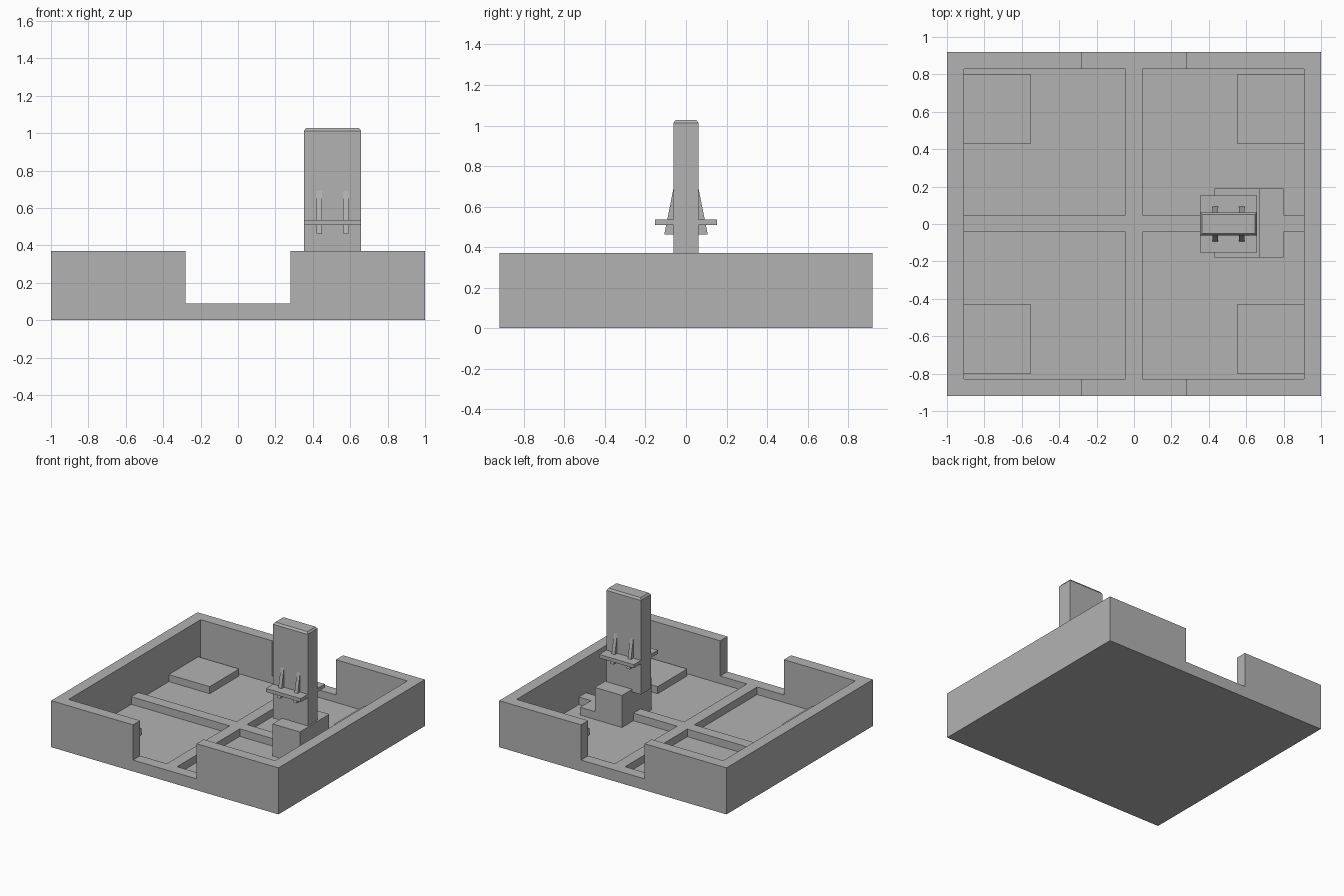
import bpy
import bmesh

cube = bpy.data.objects.get("Cube")
if cube:
    bpy.data.objects.remove(cube, do_unlink=True)

grey = bpy.data.materials.new("plain_grey")
grey.use_nodes = True
colour = (0.45, 0.45, 0.45, 1)
grey.diffuse_color = colour
grey.node_tree.nodes["Principled BSDF"].inputs["Base Color"].default_value = colour


def finish(name, bm):
    bmesh.ops.recalc_face_normals(bm, faces=bm.faces)
    mesh = bpy.data.meshes.new(name)
    bm.to_mesh(mesh)
    bm.free()
    mesh.materials.append(grey)
    obj = bpy.data.objects.new(name, mesh)
    bpy.context.collection.objects.link(obj)
    return obj


def box(name, xs, ys, zs, chamfer=0):
    """Box between limits, optionally with a tapered rim on top."""
    bm = bmesh.new()
    bmesh.ops.create_cube(bm, size=1)
    for v in bm.verts:
        v.co = [lim[0] if c < 0 else lim[1] for c, lim in zip(v.co, (xs, ys, zs))]
    if chamfer:
        top = max(bm.faces, key=lambda f: f.calc_center_median().z)
        bmesh.ops.inset_region(bm, faces=[top], thickness=chamfer)
        for v in bm.verts:
            if v not in top.verts and v.co.z > zs[0]:
                v.co.z -= chamfer
    return finish(name, bm)


def prism(name, profile, xs):
    """Extrude a (y, z) profile along x."""
    bm = bmesh.new()
    face = bm.faces.new([bm.verts.new((xs[0], y, z)) for y, z in profile])
    out = bmesh.ops.extrude_face_region(bm, geom=[face])["geom"]
    moved = [v for v in out if isinstance(v, bmesh.types.BMVert)]
    bmesh.ops.translate(bm, verts=moved, vec=(xs[1] - xs[0], 0, 0))
    return finish(name, bm)


# Levels of the tray
FLOOR, LEDGE, RIM = 0.03, 0.09, 0.37
X_SPANS = [(-0.91, -0.045), (0.045, 0.91)]
Y_SPANS = [(-0.83, -0.042), (0.048, 0.83)]

# Walled tray: cavity, openings front and back, four recessed floors
tray = box("walled_tray", (-1, 1), (-0.92, 0.92), (0, RIM))
cutters = [box("cavity_cutter", (-0.91, 0.91), (-0.83, 0.83), (LEDGE, 1)),
           box("opening_cutter", (-0.28, 0.28), (-1.1, 1.1), (LEDGE, 1.1))]
cutters += [box("recess_cutter", xs, ys, (FLOOR, 0.2))
            for xs in X_SPANS for ys in Y_SPANS]
for cutter in cutters:
    mod = tray.modifiers.new("cut", "BOOLEAN")
    mod.operation = "DIFFERENCE"
    mod.solver = "EXACT"
    mod.object = cutter
bpy.context.view_layer.update()
graph = bpy.context.evaluated_depsgraph_get()
cut_mesh = bpy.data.meshes.new_from_object(tray.evaluated_get(graph))
tray.modifiers.clear()
tray.data = cut_mesh
for cutter in cutters:
    bpy.data.objects.remove(cutter, do_unlink=True)

# Corner pads on the recessed floors
for side, xs in (("right", (-0.91, -0.55)), ("left", (0.55, 0.91))):
    for end, ys in (("front", (-0.8, -0.43)), ("back", (0.43, 0.8))):
        box(f"{end}_{side}_pad", xs, ys, (FLOOR - 0.005, 0.086))

# Stepped pedestal
PED_Y = (-0.18, 0.19)
box("pedestal_step", (0.43, 0.8), PED_Y, (FLOOR - 0.005, 0.092))
box("pedestal_block", (0.43, 0.67), PED_Y, (FLOOR - 0.005, 0.285))

# Upright slab with tapered top, and the shelf through it
SLAB_X = (0.353, 0.658)
box("upright_slab", SLAB_X, (-0.062, 0.062), (0.28, 1.028), 0.016)
box("shelf", SLAB_X, (-0.152, 0.152), (0.508, 0.536))

# Tapered gussets carrying the shelf on both faces
for sign, end in ((-1, "front"), (1, "back")):
    outline = [(sign * 0.05, 0.69), (sign * 0.062, 0.69),
               (sign * 0.107, 0.463), (sign * 0.05, 0.463)]
    for side, x in (("right", 0.434), ("left", 0.576)):
        prism(f"{end}_{side}_gusset", outline, (x - 0.014, x + 0.014))
